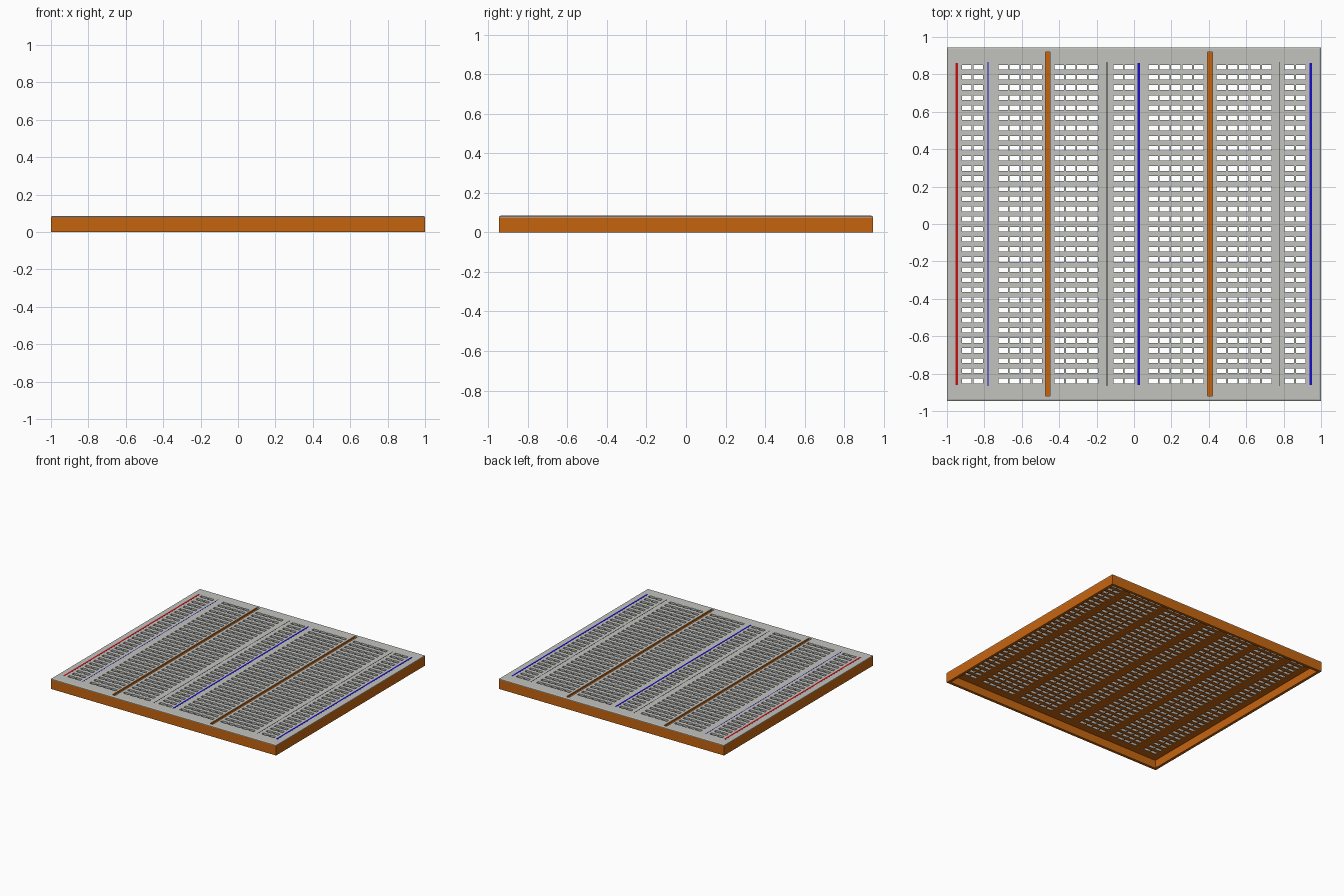
import bpy, bmesh

cube = bpy.data.objects.get("Cube")
if cube:
    bpy.data.objects.remove(cube, do_unlink=True)


def material(name, rgb):
    m = bpy.data.materials.new(name)
    m.use_nodes = True
    m.diffuse_color = (*rgb, 1)
    m.node_tree.nodes["Principled BSDF"].inputs["Base Color"].default_value = (*rgb, 1)
    return m


GREY = material("light grey plastic", (0.54, 0.54, 0.52))
ORANGE = material("orange plastic", (0.56, 0.13, 0.005))
RED = material("red paint", (0.55, 0.005, 0.008))
BLUE = material("blue paint", (0.008, 0.004, 0.55))
BLACK = material("black paint", (0.02, 0.02, 0.02))

HX, HY = 1.0, 0.945              # half width and half depth
TOP, UNDER, SEAM = 0.085, 0.065, 0.076
EDGE, WALL = 0.007, 0.022


def finish(name, bm, *mats):
    bmesh.ops.recalc_face_normals(bm, faces=bm.faces)
    mesh = bpy.data.meshes.new(name)
    bm.to_mesh(mesh)
    bm.free()
    for m in mats:
        mesh.materials.append(m)
    obj = bpy.data.objects.new(name, mesh)
    bpy.context.collection.objects.link(obj)
    return obj


def box(name, x0, x1, y0, y1, z0, z1, mat):
    bm = bmesh.new()
    bmesh.ops.create_cube(bm, size=1)
    for v in bm.verts:
        v.co = (x1 if v.co.x > 0 else x0, y1 if v.co.y > 0 else y0, z1 if v.co.z > 0 else z0)
    return finish(name, bm, mat)


# Socket columns, as (first centre, count), and evenly spaced socket rows
PITCH = 0.061
groups = [(-0.893, 2), (-0.70, 4), (-0.40, 4), (-0.085, 2), (0.102, 5), (0.466, 5), (0.83, 2)]
columns = [x + i * PITCH for x, n in groups for i in range(n)]
rows = [0.838 - i * 0.0541 for i in range(32)]
SX, SY = 0.0255, 0.0125
grooves = [-0.461, 0.406]
GX, GY = 0.0125, 0.92

# Perforated cover: a cell grid with socket and groove cells left out
xs = sorted([-HX, HX, EDGE - HX, HX - EDGE]
            + [c + s * SX for c in columns for s in (-1, 1)]
            + [g + s * GX for g in grooves for s in (-1, 1)])
ys = sorted([-HY, HY, EDGE - HY, HY - EDGE, -GY, GY]
            + [r + s * SY for r in rows for s in (-1, 1)])


def near(value, centres, half):
    return any(abs(value - c) < half for c in centres)


bm = bmesh.new()
grid = [[bm.verts.new((x, y, UNDER)) for y in ys] for x in xs]
for i in range(len(xs) - 1):
    for j in range(len(ys) - 1):
        cx, cy = (xs[i] + xs[i + 1]) / 2, (ys[j] + ys[j + 1]) / 2
        socket = near(cx, columns, SX) and near(cy, rows, SY)
        groove = near(cx, grooves, GX) and abs(cy) < GY
        if not (socket or groove):
            bm.faces.new((grid[i][j], grid[i + 1][j], grid[i + 1][j + 1], grid[i][j + 1]))
bmesh.ops.delete(bm, geom=[v for v in bm.verts if not v.link_faces], context='VERTS')
result = bmesh.ops.extrude_face_region(bm, geom=bm.faces[:], use_keep_orig=True)
for v in result["geom"]:
    if isinstance(v, bmesh.types.BMVert):
        v.co.z = TOP
# Chamfer the outer rim and seat it on the walls
for v in bm.verts:
    if abs(v.co.x) > HX - 0.001 or abs(v.co.y) > HY - 0.001:
        v.co.z = TOP - 0.004 if v.co.z > SEAM else SEAM
bmesh.ops.recalc_face_normals(bm, faces=bm.faces)
# Underside and groove walls take the base colour
for f in bm.faces:
    c = f.calc_center_median()
    in_groove = abs(f.normal.x) > 0.9 and near(c.x, grooves, GX + 0.001) and abs(c.y) < GY
    f.material_index = 1 if f.normal.z < -0.1 or in_groove else 0
finish("perforated_cover", bm, GREY, ORANGE)

# Groove floors
for side, g in zip(("right", "left"), grooves):
    box(side + "_groove_floor", g - GX, g + GX, -GY, GY, UNDER, 0.072, ORANGE)

# Open-bottomed base: a square ring of thin walls
bm = bmesh.new()
loops = []
for inset, z in ((0, 0), (0, SEAM), (WALL, SEAM), (WALL, 0)):
    loops.append([bm.verts.new((sx * (HX - inset), sy * (HY - inset), z))
                  for sx, sy in ((-1, -1), (1, -1), (1, 1), (-1, 1))])
for k in (0, 2, 3):              # the top is closed by the cover
    a, b = loops[k], loops[(k + 1) % 4]
    for i in range(4):
        j = (i + 1) % 4
        bm.faces.new((a[i], a[j], b[j], b[i]))
finish("base_walls", bm, ORANGE)

# Painted rail lines
for name, x, width, half, mat in (
        ("red_rail_line", -0.947, 0.014, 0.86, RED),
        ("thin_blue_line", -0.78, 0.005, 0.867, BLUE),
        ("thin_black_line_middle", -0.145, 0.004, 0.867, BLACK),
        ("blue_rail_line_middle", 0.025, 0.014, 0.86, BLUE),
        ("thin_black_line_left", 0.776, 0.004, 0.867, BLACK),
        ("blue_rail_line_left", 0.945, 0.014, 0.86, BLUE)):
    box(name, x - width / 2, x + width / 2, -half, half, TOP - 0.001, TOP + 0.0006, mat)
